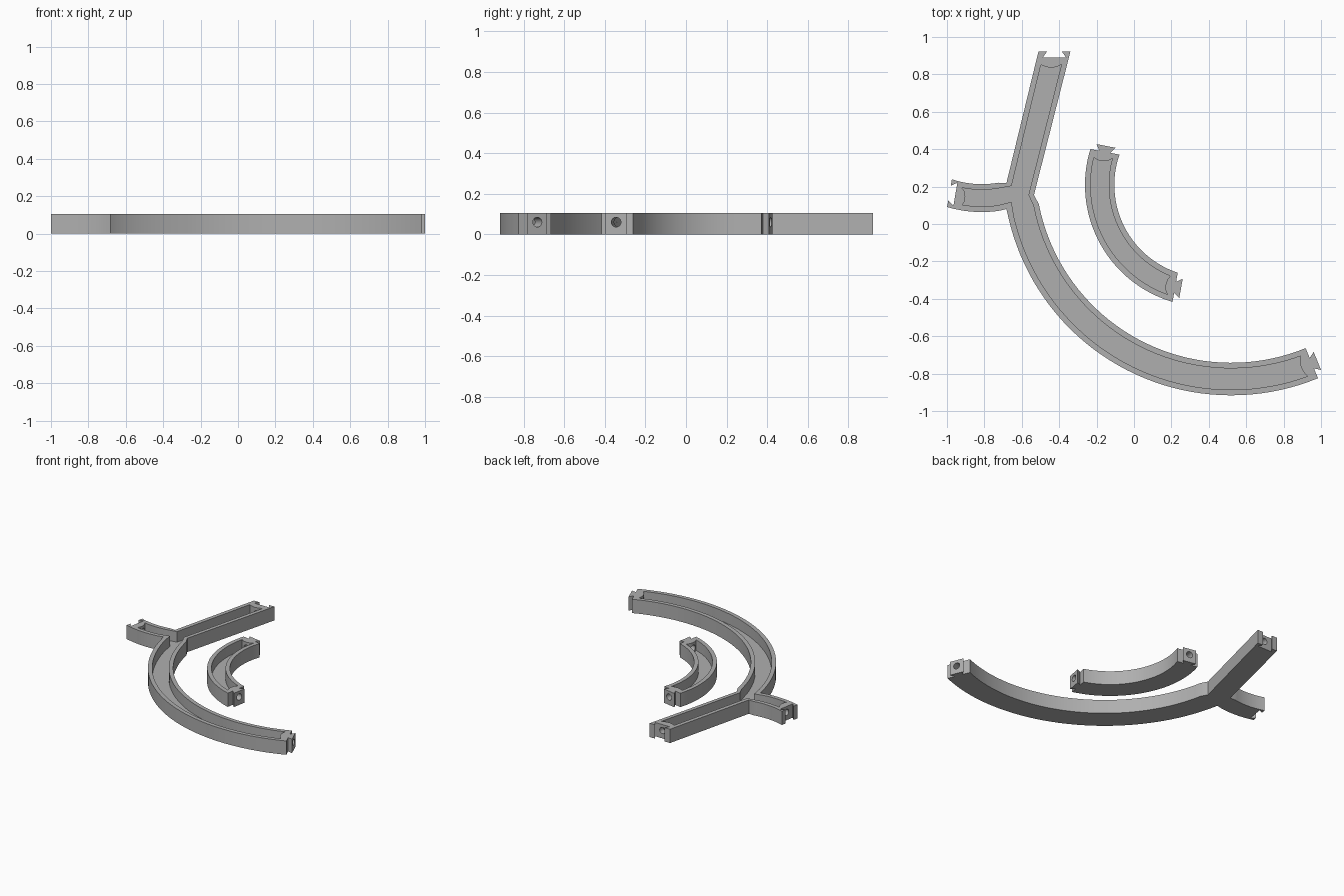
import bpy, bmesh
from math import sin, cos, radians, degrees
from mathutils import Vector, Matrix

cube = bpy.data.objects.get("Cube")
if cube:
    bpy.data.objects.remove(cube, do_unlink=True)

HEIGHT, FLOOR, WALL = 0.105, 0.025, 0.03
HOLE_Z, HOLE_R = 0.06, 0.024

grey = bpy.data.materials.new("plain grey")
grey.use_nodes = True
grey.diffuse_color = (0.43, 0.43, 0.43, 1)
grey.node_tree.nodes["Principled BSDF"].inputs["Base Color"].default_value = grey.diffuse_color

# End profiles: (distance across, distance outward)
TAB = [(-0.03, 0), (-0.052, 0.032), (0.052, 0.032), (0.03, 0)]
NOTCH = [(-0.04, 0), (-0.062, -0.032), (0.062, -0.032), (0.04, 0)]
BULGE = [(-0.03, -0.012), (0, -0.017), (0.03, -0.012)]


def arc(centre, radius, start, end, steps=40):
    pts = []
    for i in range(steps + 1):
        a = radians(start + (end - start) * i / steps)
        pts.append(Vector((centre[0] + radius * cos(a), centre[1] + radius * sin(a))))
    return pts


def end_frame(a, b):
    across = (b - a).normalized()
    return (a + b) / 2, across, Vector((across.y, -across.x))


def cap(a, b, profile):
    mid, across, out = end_frame(a, b)
    return [mid + across * u + out * d for u, d in profile]


def prism(name, pts, z0, z1):
    bm = bmesh.new()
    face = bm.faces.new([bm.verts.new((p.x, p.y, z0)) for p in pts])
    top = bmesh.ops.extrude_face_region(bm, geom=[face])["geom"]
    bmesh.ops.translate(bm, vec=(0, 0, z1 - z0),
                        verts=[v for v in top if isinstance(v, bmesh.types.BMVert)])
    bmesh.ops.recalc_face_normals(bm, faces=bm.faces)
    return add_object(name, bm)


def add_object(name, bm):
    mesh = bpy.data.meshes.new(name)
    bm.to_mesh(mesh)
    bm.free()
    obj = bpy.data.objects.new(name, mesh)
    bpy.context.collection.objects.link(obj)
    mesh.materials.append(grey)
    return obj


def hole_cutter(a, b):
    # Round bore along the track through its end block
    mid, across, out = end_frame(a, b)
    bm = bmesh.new()
    bmesh.ops.create_cone(bm, cap_ends=True, segments=24, radius1=HOLE_R,
                          radius2=HOLE_R, depth=0.17)
    axis = out.to_3d()
    turn = axis.to_track_quat('Z', 'Y').to_matrix().to_4x4()
    place = mid.to_3d() - axis * 0.035 + Vector((0, 0, HOLE_Z))
    bm.transform(Matrix.Translation(place) @ turn)
    return add_object("hole_cutter", bm)


def cut(obj, cutter):
    cutter.hide_render = True
    mod = obj.modifiers.new("cut", 'BOOLEAN')
    mod.operation, mod.solver, mod.object = 'DIFFERENCE', 'EXACT', cutter
    bpy.context.view_layer.objects.active = obj
    bpy.ops.object.modifier_apply(modifier=mod.name)
    bpy.data.objects.remove(cutter, do_unlink=True)


def junction_track(w, male_trim, female_trim, male, female):
    # Outline of the long curve, straight branch and short branch, inset by w
    c, r_in, r_out = (0.52, 0.306), 1.048 + w, 1.222 - w
    far = 292.3 - degrees(male_trim / 1.133)
    inner = arc(c, r_in, far, 191) + [Vector((-0.535 - 0.97 * w, 0.155))]
    outer = [Vector((-0.682 + 0.9 * w, 0.08 + 1.27 * w))] + arc(c, r_out, 193, far)
    lean, y = 0.245 * female_trim, 0.922 - female_trim
    right = Vector((-0.34 - 1.03 * w - lean, y))
    left = Vector((-0.511 + 1.03 * w - lean, y))
    sc, near = (-0.814, 0.716), 252.5 + degrees(female_trim / 0.578)
    corner = [Vector((-0.682 + 0.9 * w, 0.219 - 0.53 * w))]
    stub_in = arc(sc, 0.503 + w, 280, near - 1, 14)
    stub_out = arc(sc, 0.652 - w, near + 1, 278, 14)
    ends = [(right, left), (stub_in[-1], stub_out[0]), (outer[-1], inner[0])]
    pts = (inner + [right] + cap(*ends[0], female) + [left] + corner + stub_in
           + cap(*ends[1], female) + stub_out + outer + cap(*ends[2], male))
    return pts, ends


def short_curve(w, trim, profile):
    # Outline of the separate quarter curve, inset by w
    c, t = (0.39, 0.209), degrees(trim / 0.575)
    inner = arc(c, 0.495 + w, 251.6 - t, 160.9 + t)
    outer = arc(c, 0.652 - w, 162.9 + t, 253.6 - t)
    ends = [(inner[-1], outer[0]), (outer[-1], inner[0])]
    pts = inner + cap(*ends[0], profile) + outer + cap(*ends[1], profile)
    return pts, ends


def build(name, outline, groove):
    pts, ends = outline
    obj = prism(name, pts, 0, HEIGHT)
    cut(obj, prism("groove_cutter", groove[0], FLOOR, HEIGHT + 0.05))
    for a, b in ends:
        cut(obj, hole_cutter(a, b))
    bpy.ops.object.select_all(action='DESELECT')
    obj.select_set(True)
    bpy.context.view_layer.objects.active = obj
    bpy.ops.object.shade_smooth_by_angle(angle=radians(25))


build("junction_track", junction_track(0, 0, 0, TAB, NOTCH),
      junction_track(WALL, 0.045, 0.07, BULGE, BULGE))
build("short_curved_track", short_curve(0, 0, TAB), short_curve(WALL, 0.035, BULGE))
